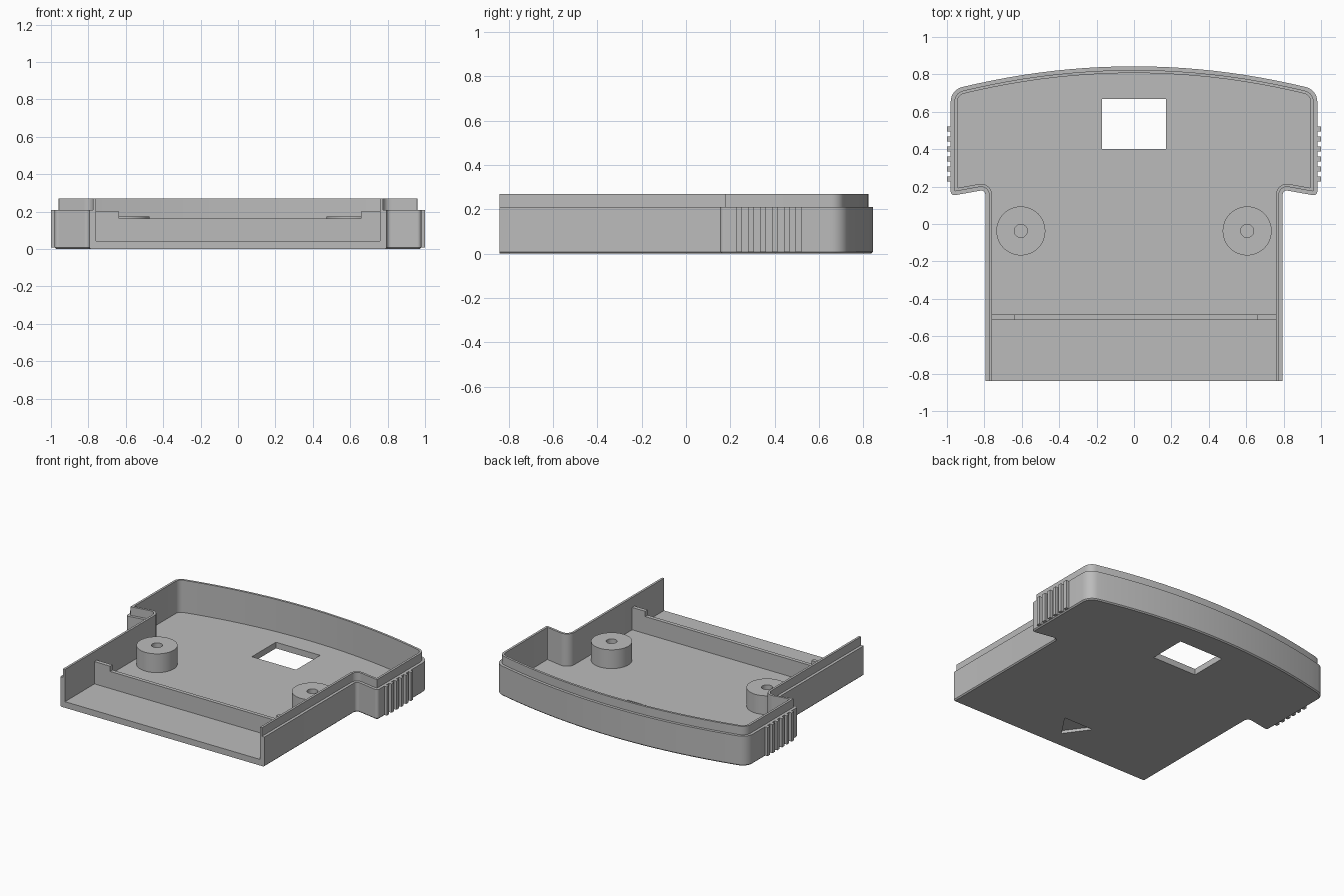
import bpy, bmesh, math
from mathutils import Vector

if "Cube" in bpy.data.objects:
    bpy.data.objects.remove(bpy.data.objects["Cube"])

plastic = bpy.data.materials.new("grey plastic")
plastic.use_nodes = True
plastic.diffuse_color = (0.5, 0.5, 0.5, 1)
plastic.node_tree.nodes["Principled BSDF"].inputs["Base Color"].default_value = (0.5, 0.5, 0.5, 1)

FLOOR, FRONT = 0.043, -0.84


def finish(name, bm):
    bmesh.ops.recalc_face_normals(bm, faces=bm.faces)
    mesh = bpy.data.meshes.new(name)
    bm.to_mesh(mesh)
    bm.free()
    mesh.materials.append(plastic)
    ob = bpy.data.objects.new(name, mesh)
    bpy.context.collection.objects.link(ob)
    return ob


def smooth(ob):
    bpy.ops.object.select_all(action="DESELECT")
    ob.select_set(True)
    bpy.context.view_layer.objects.active = ob
    bpy.ops.object.shade_smooth_by_angle(angle=math.radians(30))


def prism(name, points, start, end, place):
    """Extrude a 2D outline; place maps (a, b, depth) to a position."""
    bm = bmesh.new()
    rings = [[bm.verts.new(place(a, b, d)) for a, b in points] for d in (start, end)]
    bm.faces.new(rings[0])
    bm.faces.new(rings[1])
    for i in range(len(points)):
        j = (i + 1) % len(points)
        bm.faces.new((rings[0][i], rings[0][j], rings[1][j], rings[1][i]))
    return finish(name, bm)


def upright(a, b, d):
    return (a, b, d)


def across(a, b, d):
    return (a, d, b)


def rect(x0, x1, y0, y1):
    return [(x0, y0), (x1, y0), (x1, y1), (x0, y1)]


# Half outline: control point and corner radius
corners = [((0.795, FRONT), 0), ((0.795, 0.183), 0.022), ((0.98, 0.15), 0.02), ((0.98, 0.718), 0.08)]
for i in range(10, -1, -1):
    x = 0.085 * i
    corners.append(((x, 0.843 - x * x / 7.6), 0))


def outline(inset):
    """Whole outline, open at the front, moved inward with matching fillets."""
    pts = [Vector(p) for p, r in corners]
    dirs = [(b - a).normalized() for a, b in zip(pts, pts[1:])]
    normals = [Vector((-d.y, d.x)) for d in dirs]
    before = [normals[0]] + normals
    after = normals + [Vector((-normals[-1].x, normals[-1].y))]
    moved = [p + (m + n) * inset / (1 + m.dot(n)) for p, m, n in zip(pts, before, after)]
    half = []
    for i, p in enumerate(moved):
        r = corners[i][1]
        if r == 0:
            half.append(p)
            continue
        turn = dirs[i - 1].x * dirs[i].y - dirs[i - 1].y * dirs[i].x
        r = max(0.004, r - inset if turn > 0 else r + inset)
        u, v = -dirs[i - 1], dirs[i]
        th = u.angle(v) / 2
        c = p + (u + v).normalized() * r / math.sin(th)
        s = p + u * r / math.tan(th) - c
        e = p + v * r / math.tan(th) - c
        sweep = s.angle(e)
        for k in range(9):
            t = k / 8
            half.append(c + (s * math.sin((1 - t) * sweep) + e * math.sin(t * sweep)) / math.sin(sweep))
    return [(p.x, p.y) for p in half] + [(-p.x, p.y) for p in reversed(half[:-1])]


# Tray: floor, outer wall and stepped lip, swept from one profile
profile = [(0.008, 0), (0, 0.008), (0, 0.21), (0.02, 0.21), (0.02, 0.27), (0.036, 0.27), (0.036, FLOOR)]
bm = bmesh.new()
rings = [[bm.verts.new((x, y, z)) for x, y in outline(d)] for d, z in profile]
for low, high in zip(rings, rings[1:]):
    for i in range(len(low) - 1):
        bm.faces.new((low[i], low[i + 1], high[i + 1], high[i]))
bm.faces.new(rings[0])
bm.faces.new(rings[-1])
bm.faces.new([r[0] for r in rings] + [r[-1] for r in reversed(rings)])
tray = finish("tray", bm)

# Square window through the floor and arrow recess underneath
cutters = [
    prism("window_cutter", rect(-0.172, 0.172, 0.4, 0.667), -0.1, 0.1, upright),
    prism("arrow_cutter", [(-0.12, -0.555), (0, -0.72), (0.11, -0.555)], -0.1, 0.02, upright),
]
bpy.context.view_layer.objects.active = tray
for cutter in cutters:
    cutter.hide_render = True
    mod = tray.modifiers.new("cut", "BOOLEAN")
    mod.operation = "DIFFERENCE"
    mod.solver = "EXACT"
    mod.object = cutter
    bpy.ops.object.modifier_apply(modifier=mod.name)
    bpy.data.objects.remove(cutter)
smooth(tray)

# Cross rib with raised ends
rib = [(-0.762, 0.03), (0.762, 0.03), (0.762, 0.2), (0.657, 0.2), (0.657, 0.163),
       (-0.637, 0.163), (-0.637, 0.2), (-0.762, 0.2)]
prism("cross_rib", rib, -0.512, -0.485, across)

# Hollow screw posts and side grip ridges
SIDES = 48
for side, label in ((1, "left"), (-1, "right")):
    bm = bmesh.new()
    rings = []
    for r, z in ((0.131, FLOOR), (0.131, 0.175), (0.035, 0.175), (0.035, FLOOR)):
        angles = [2 * math.pi * i / SIDES for i in range(SIDES)]
        rings.append([bm.verts.new((side * 0.605 + r * math.cos(a), -0.037 + r * math.sin(a), z))
                      for a in angles])
    for k in range(4):
        a, b = rings[k], rings[(k + 1) % 4]
        for i in range(SIDES):
            j = (i + 1) % SIDES
            bm.faces.new((a[i], a[j], b[j], b[i]))
    smooth(finish(label + "_screw_post", bm))

    for i in range(6):
        y = 0.24 + 0.0535 * i
        x0, x1 = sorted((side * 0.97, side))
        prism(f"{label}_grip_ridge_{i + 1}", rect(x0, x1, y - 0.013, y + 0.013), 0.008, 0.21, upright)
